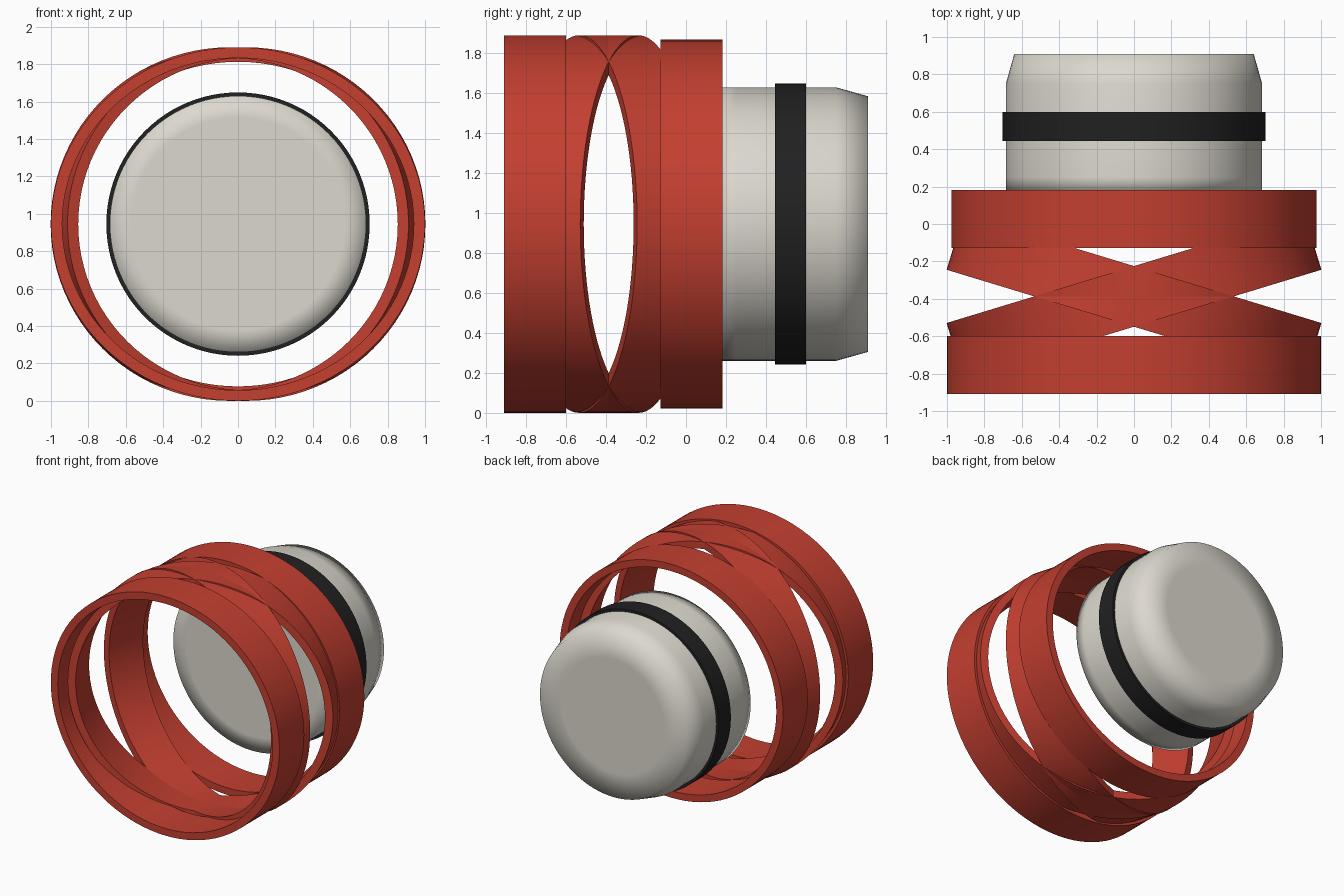
import bpy, bmesh, math

if "Cube" in bpy.data.objects:
    bpy.data.objects.remove(bpy.data.objects["Cube"])

CENTRE_Z = 0.945
SEGMENTS = 96


def material(name, rgb):
    m = bpy.data.materials.new(name)
    m.diffuse_color = (*rgb, 1)
    m.use_nodes = True
    m.node_tree.nodes["Principled BSDF"].inputs["Base Color"].default_value = m.diffuse_color
    return m


red = material("red", (0.55, 0.05, 0.03))
grey = material("warm grey", (0.72, 0.69, 0.62))
black = material("black", (0.015, 0.015, 0.016))


def lathe(name, profile, mat, y=0, closed=False, z_scale=1, turn=0, split=None):
    """Spin (radius, y) points around the y axis."""
    bm = bmesh.new()
    rows = []
    for r, py in profile:
        if r == 0:
            rows.append([bm.verts.new((0, py, 0))] * SEGMENTS)
            continue
        row = []
        for i in range(SEGMENTS):
            a = math.tau * i / SEGMENTS
            row.append(bm.verts.new((r * math.cos(a), py, r * math.sin(a) * z_scale)))
        rows.append(row)
    pairs = list(zip(rows, rows[1:]))
    if closed:
        pairs.append((rows[-1], rows[0]))
    for a, b in pairs:
        for i in range(SEGMENTS):
            j = (i + 1) % SEGMENTS
            corners = list(dict.fromkeys((a[i], a[j], b[j], b[i])))
            bm.faces.new(corners)
    bmesh.ops.recalc_face_normals(bm, faces=bm.faces)
    mesh = bpy.data.meshes.new(name)
    bm.to_mesh(mesh)
    bm.free()
    mesh.materials.append(mat)
    obj = bpy.data.objects.new(name, mesh)
    bpy.context.collection.objects.link(obj)
    obj.location = (0, y, CENTRE_Z)
    obj.rotation_euler.z = turn
    mesh.shade_smooth()
    if split:
        mesh.set_sharp_from_angle(angle=math.radians(split))
    return obj


def band(name, y, size=1.0, turn=0):
    """Thin oval hoop, slightly wider than tall."""
    w, inner = 0.155, 0.94 * size
    profile = [(size, -w), (size, w), (inner, w), (inner, -w)]
    lathe(name, profile, red, y, True, 0.945, turn, 40)


# red cage: two straight hoops with two crossed hoops between them
band("front_hoop", -0.755)
band("back_hoop", 0.028, 0.977)
for side, sign in (("left", -1), ("right", 1)):
    band(f"crossed_hoop_{side}", -0.387, 1.0, sign * math.radians(16.9))

# grey plug with softly shaded ends and a chamfered back
lathe("plug", [(0, 0.17), (0.57, 0.17), (0.685, 0.17), (0.685, 0.25),
               (0.685, 0.75), (0.64, 0.91), (0.45, 0.91), (0, 0.91)], grey)

# black seal around the plug
lathe("seal", [(0.704, 0.445), (0.704, 0.6), (0.67, 0.6), (0.67, 0.445)],
      black, closed=True, split=40)
